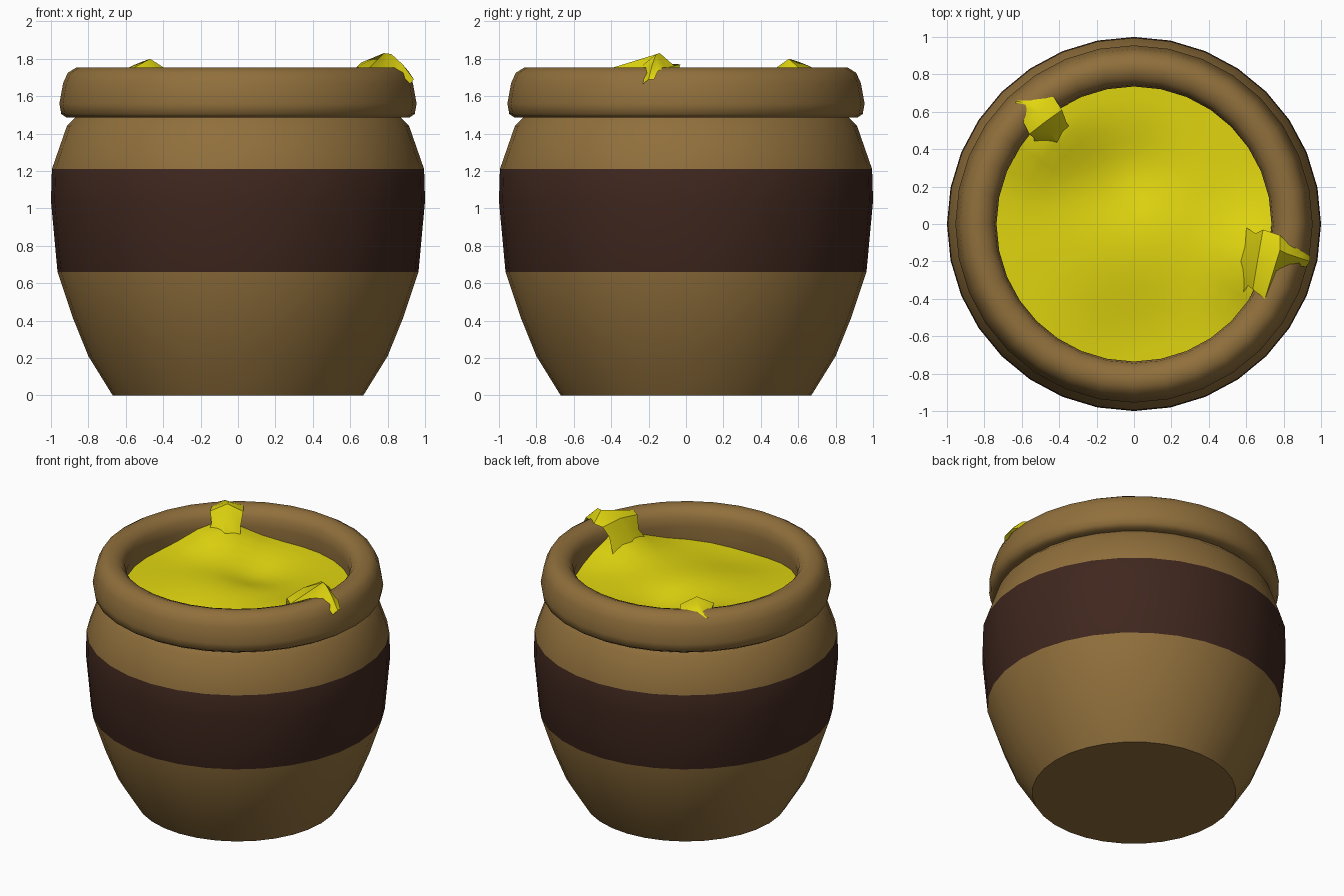
import bpy
from math import cos, sin, pi, exp, radians

if "Cube" in bpy.data.objects:
    bpy.data.objects.remove(bpy.data.objects["Cube"])

SIDES = 32


def material(name, color):
    m = bpy.data.materials.new(name)
    m.diffuse_color = (*color, 1)
    m.use_nodes = True
    m.node_tree.nodes["Principled BSDF"].inputs["Base Color"].default_value = m.diffuse_color
    return m


def make(name, verts, faces, mats, angle):
    me = bpy.data.meshes.new(name)
    me.from_pydata(verts, [], faces)
    for m in mats:
        me.materials.append(m)
    ob = bpy.data.objects.new(name, me)
    bpy.context.collection.objects.link(ob)
    bpy.ops.object.select_all(action='DESELECT')
    ob.select_set(True)
    bpy.context.view_layer.objects.active = ob
    bpy.ops.object.shade_smooth_by_angle(angle=radians(angle))
    return ob


def ring(r, z):
    return [(r * cos(2 * pi * i / SIDES), r * sin(2 * pi * i / SIDES), z) for i in range(SIDES)]


def ring_faces(rows):
    return [(a * SIDES + i, a * SIDES + (i + 1) % SIDES,
             (a + 1) * SIDES + (i + 1) % SIDES, (a + 1) * SIDES + i)
            for a in range(rows - 1) for i in range(SIDES)]


clay = material("clay", (0.28, 0.16, 0.045))
dark = material("dark_band", (0.05, 0.02, 0.013))
gold = material("honey", (0.75, 0.67, 0.005))

# Pot: one lathed profile, up the outside, over the rim, down the inside
profile = [(0.67, 0), (0.80, 0.21), (0.885, 0.42), (0.965, 0.66), (1.0, 1.04), (0.995, 1.21),
           (0.915, 1.44), (0.87, 1.485), (0.915, 1.485), (0.945, 1.505), (0.955, 1.56),
           (0.935, 1.67), (0.91, 1.725), (0.865, 1.753), (0.82, 1.753), (0.775, 1.735),
           (0.745, 1.695), (0.735, 1.63), (0.745, 1.5), (0.76, 1.3)]
verts = [v for r, z in profile for v in ring(r, z)]
pot = make("pot", verts, ring_faces(len(profile)) + [tuple(reversed(range(SIDES)))],
           [clay, dark], 50)
for p in pot.data.polygons:
    if p.index < (len(profile) - 1) * SIDES and 0.66 < p.center.z < 1.21:
        p.material_index = 1


# Honey surface: wavy disc that climbs toward the two spills
def bump(x, y, cx, cy, s):
    return exp(-((x - cx) ** 2 + (y - cy) ** 2) / (2 * s * s))


def level(x, y):
    return (1.54 + 0.12 * bump(x, y, 0.68, -0.2, 0.17) + 0.13 * bump(x, y, -0.5, 0.5, 0.17)
            + 0.03 * bump(x, y, -0.1, -0.1, 0.3) - 0.07 * bump(x, y, -0.02, 0.27, 0.17)
            - 0.05 * bump(x, y, 0, -0.68, 0.25))


radii = [0.743 * k / 10 for k in range(10, 0, -1)]
verts = [(x, y, level(x, y)) for r in radii for x, y, _ in ring(r, 0)]
verts.append((0, 0, level(0, 0)))
first = (len(radii) - 1) * SIDES
cap = [(first + i, first + (i + 1) % SIDES, len(verts) - 1) for i in range(SIDES)]
make("honey", verts, ring_faces(len(radii)) + cap, [gold], 60)


# Spills: three-point rows running from the honey over the rim
def spill(name, rows):
    v = [p for row in rows for p in row]
    f = [(3 * a + j, 3 * a + j + 1, 3 * a + j + 4, 3 * a + j + 3)
         for a in range(len(rows) - 1) for j in range(2)]
    ob = make(name, v, [tuple(reversed(q)) for q in f], [gold], 45)
    if sum(p.normal.z for p in ob.data.polygons) < 0:
        ob.data.flip_normals()


spill("right_spill", [
    [(0.57, 0.0, 1.54), (0.54, -0.2, 1.58), (0.56, -0.40, 1.54)],
    [(0.65, -0.05, 1.70), (0.61, -0.2, 1.70), (0.61, -0.33, 1.66)],
    [(0.69, -0.03, 1.77), (0.66, -0.2, 1.78), (0.635, -0.35, 1.755)],
    [(0.78, -0.06, 1.76), (0.78, -0.14, 1.83), (0.70, -0.40, 1.75)],
    [(0.83, -0.11, 1.75), (0.82, -0.16, 1.825), (0.76, -0.25, 1.75)],
    [(0.91, -0.15, 1.735), (0.88, -0.18, 1.77), (0.85, -0.22, 1.735)],
    [(0.94, -0.17, 1.69), (0.94, -0.20, 1.69), (0.92, -0.23, 1.665)]])

spill("left_spill", [
    [(-0.53, 0.40, 1.58), (-0.40, 0.42, 1.62), (-0.33, 0.50, 1.57)],
    [(-0.535, 0.46, 1.68), (-0.45, 0.49, 1.72), (-0.36, 0.54, 1.66)],
    [(-0.56, 0.48, 1.75), (-0.47, 0.55, 1.80), (-0.385, 0.61, 1.745)],
    [(-0.59, 0.54, 1.75), (-0.51, 0.60, 1.785), (-0.43, 0.68, 1.75)],
    [(-0.60, 0.62, 1.74), (-0.56, 0.65, 1.765), (-0.52, 0.675, 1.745)],
    [(-0.65, 0.635, 1.715), (-0.63, 0.655, 1.73), (-0.60, 0.675, 1.715)]])
